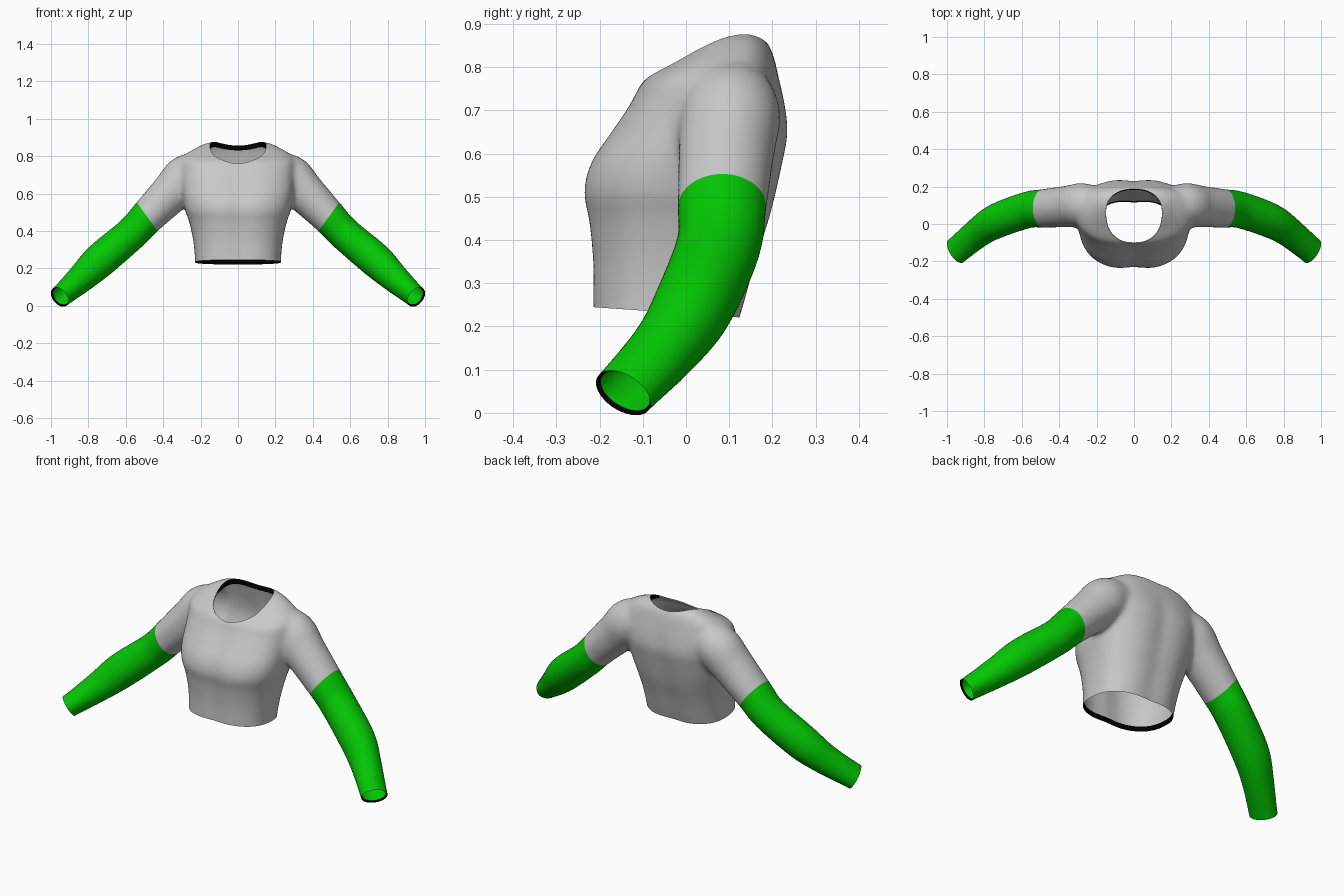
import bpy, bmesh
from math import cos, sin, pi, exp, radians
from mathutils import Vector

if "Cube" in bpy.data.objects:
    bpy.data.objects.remove(bpy.data.objects["Cube"], do_unlink=True)


def make_material(name, colour):
    mat = bpy.data.materials.new(name)
    mat.use_nodes = True
    rgba = (*colour, 1)
    mat.diffuse_color = rgba
    mat.node_tree.nodes["Principled BSDF"].inputs["Base Color"].default_value = rgba
    return mat


materials = [make_material("grey cloth", (.58, .58, .58)),
             make_material("green cloth", (.001, .57, .001)),
             make_material("black trim", (0, 0, 0))]
GREY, GREEN, BLACK = range(3)


def new_object(name, mesh):
    obj = bpy.data.objects.new(name, mesh)
    bpy.context.collection.objects.link(obj)
    return obj


def bake(obj):
    """Replace the object's mesh with its modified result."""
    bpy.context.view_layer.update()
    graph = bpy.context.evaluated_depsgraph_get()
    mesh = bpy.data.meshes.new_from_object(obj.evaluated_get(graph))
    obj.modifiers.clear()
    obj.data = mesh


def spline(rows, steps=4):
    """Smoothly interpolate rows of measurements (Catmull-Rom)."""
    rows = [Vector(r) for r in rows]
    out = []
    for i in range(len(rows) - 1):
        b, c = rows[i], rows[i + 1]
        a = rows[i - 1] if i else b
        d = rows[i + 2] if i + 2 < len(rows) else c
        for k in range(steps):
            t = k / steps
            out.append(b + (c - a) * (t / 2) + (a * 2 - b * 5 + c * 4 - d) * (t * t / 2)
                       + (b * 3 - a - c * 3 + d) * (t ** 3 / 2))
    return out + [rows[-1]]


def oval(power, count=48):
    """Unit superellipse points."""
    def shape(v):
        return abs(v) ** (2 / power) * (1 if v > 0 else -1)
    return [(shape(cos(2 * pi * k / count)), shape(sin(2 * pi * k / count)))
            for k in range(count)]


def loft(bm, rings):
    """Closed solid through a list of point rings."""
    rings = [[bm.verts.new(p) for p in ring] for ring in rings]
    for low, high in zip(rings, rings[1:]):
        for k in range(len(low)):
            n = (k + 1) % len(low)
            bm.faces.new((low[k], low[n], high[n], high[k]))
    bm.faces.new(rings[0][::-1])
    bm.faces.new(rings[-1])


# Torso: height, front, back, half width
torso_rows = [(.17, -.222, .115, .23), (.25, -.222, .14, .23), (.35, -.222, .168, .24),
              (.45, -.232, .2, .262), (.51, -.244, .215, .283), (.58, -.226, .23, .295),
              (.65, -.178, .242, .302), (.72, -.13, .232, .305), (.77, -.1, .218, .305),
              (.81, -.035, .207, .28), (.845, .02, .196, .222), (.868, .065, .178, .175),
              (.88, .095, .155, .12)]
# Sleeve: centre, half height, half depth
sleeve_rows = [(.16, .1, .73, .09, .09), (.27, .103, .692, .12, .116),
               (.35, .094, .612, .111, .112), (.485, .083, .475, .095, .104),
               (.57, .075, .385, .091, .099), (.735, .016, .245, .094, .094),
               (.835, -.048, .15, .079, .082), (.953, -.145, .046, .06, .077),
               (1.02, -.195, -.01, .06, .077)]

bm = bmesh.new()
rings = []
for z, front, back, half in spline(torso_rows):
    ring = []
    for u, v in oval(2.5):
        x = half * u
        fade = max(0, min(1, (.8 - z) / .1))
        groove = 1 - .06 * fade * exp(-(x / .06) ** 2)
        ring.append((x, (front + back) / 2 + (back - front) / 2 * v * groove, z))
    rings.append(ring)
loft(bm, rings)

stations = spline(sleeve_rows)
centres = [Vector(s[:3]) for s in stations]
for side in (1, -1):
    rings = []
    for i, s in enumerate(stations):
        along = (centres[min(i + 1, len(centres) - 1)] - centres[max(i - 1, 0)]).normalized()
        across = Vector((.64, 0, .78)).cross(along).normalized()
        upward = along.cross(across)
        ring = [centres[i] + upward * (s[3] * u) + across * (s[4] * v) for u, v in oval(2, 32)]
        rings.append([(p.x * side, p.y, p.z) for p in ring])
    loft(bm, rings)
bmesh.ops.recalc_face_normals(bm, faces=bm.faces)
mesh = bpy.data.meshes.new("sweater")
bm.to_mesh(mesh)
bm.free()
sweater = new_object("sweater", mesh)

# Blend torso and sleeves into one cloth surface
remesh = sweater.modifiers.new("blend", 'REMESH')
remesh.mode = 'VOXEL'
remesh.voxel_size = .012
relax = sweater.modifiers.new("relax", 'SMOOTH')
relax.factor = .5
relax.iterations = 18
bake(sweater)
sweater.data.materials.clear()
for mat in materials:
    sweater.data.materials.append(mat)
for poly in sweater.data.polygons:
    poly.material_index = GREY

# Neck opening, cut with an upright egg-shaped prism
bm = bmesh.new()
outline = [(.15 * u, .06 + v * (.127 if v > 0 else .163)) for u, v in oval(2.3, 64)]
loft(bm, [[(x, y, z) for x, y in outline] for z in (.55, 1)])
bmesh.ops.recalc_face_normals(bm, faces=bm.faces)
for f in bm.faces:
    f.material_index = BLACK
mesh = bpy.data.meshes.new("neck_cutter")
bm.to_mesh(mesh)
bm.free()
for mat in materials:
    mesh.materials.append(mat)
cutter = new_object("neck_cutter", mesh)
cutter.hide_render = True
cut = sweater.modifiers.new("neck", 'BOOLEAN')
cut.operation = 'DIFFERENCE'
cut.solver = 'EXACT'
cut.object = cutter
bake(sweater)
bpy.data.objects.remove(cutter, do_unlink=True)

bm = bmesh.new()
bm.from_mesh(sweater.data)
bmesh.ops.delete(bm, geom=[f for f in bm.faces if f.material_index == BLACK], context='FACES')


def slice_cloth(point, normal, trim, region):
    """Cut the faces whose centre lies in the region, optionally removing the far side."""
    faces = [f for f in bm.faces if region(f.calc_center_median())]
    edges = {e for f in faces for e in f.edges}
    verts = {v for f in faces for v in f.verts}
    bmesh.ops.bisect_plane(bm, geom=[*verts, *edges, *faces], dist=.0001,
                           plane_co=point, plane_no=normal, clear_outer=trim)


# Hem and cuff openings, and the colour seam on each sleeve
slice_cloth(Vector((0, -.22, .245)), Vector((0, -.07, -1)), True,
            lambda c: abs(c.x) < .32 and c.z < .4)
cuff_dir = Vector((.667, -.513, -.539))
for side in (1, -1):
    flip = Vector((side, 1, 1))
    slice_cloth(Vector((.953, -.145, .046)) * flip, cuff_dir * flip, True,
                lambda c: c.x * side > .7)
    slice_cloth(Vector((.485, .083, .475)) * flip, Vector((.81, 0, -.587)) * flip, False,
                lambda c: c.x * side > .35)
bmesh.ops.remove_doubles(bm, verts=bm.verts, dist=.0004)
for f in bm.faces:
    c = f.calc_center_median()
    f.material_index = GREEN if (abs(c.x) - .485) * .81 - (c.z - .475) * .587 > 0 else GREY

# Black facings turned inside along the neck, hem and cuffs
bm.normal_update()
border = [e for e in bm.edges if e.is_boundary]
normals = {tuple(v.co): v.normal.copy() for e in border for v in e.verts}
extruded = bmesh.ops.extrude_edge_only(bm, edges=border)["geom"]
for v in [g for g in extruded if isinstance(g, bmesh.types.BMVert)]:
    inward = -normals[tuple(v.co)] * .006
    if v.co.z > .7:
        depth = max(0, min(1, (v.co.y + .01) / .1))
        v.co += inward + Vector((0, 0, -.022 * depth))
    elif abs(v.co.x) < .4:
        v.co += inward + Vector((0, 0, .025))
    else:
        v.co += inward * 1.3 - cuff_dir * Vector((1 if v.co.x > 0 else -1, 1, 1)) * .008
for f in [g for g in extruded if isinstance(g, bmesh.types.BMFace)]:
    c = f.calc_center_median()
    f.material_index = GREY if c.z > .7 and c.y < .03 else BLACK
bm.to_mesh(sweater.data)
bm.free()

bpy.ops.object.select_all(action='DESELECT')
sweater.select_set(True)
bpy.context.view_layer.objects.active = sweater
bpy.ops.object.shade_smooth_by_angle(angle=radians(40))
